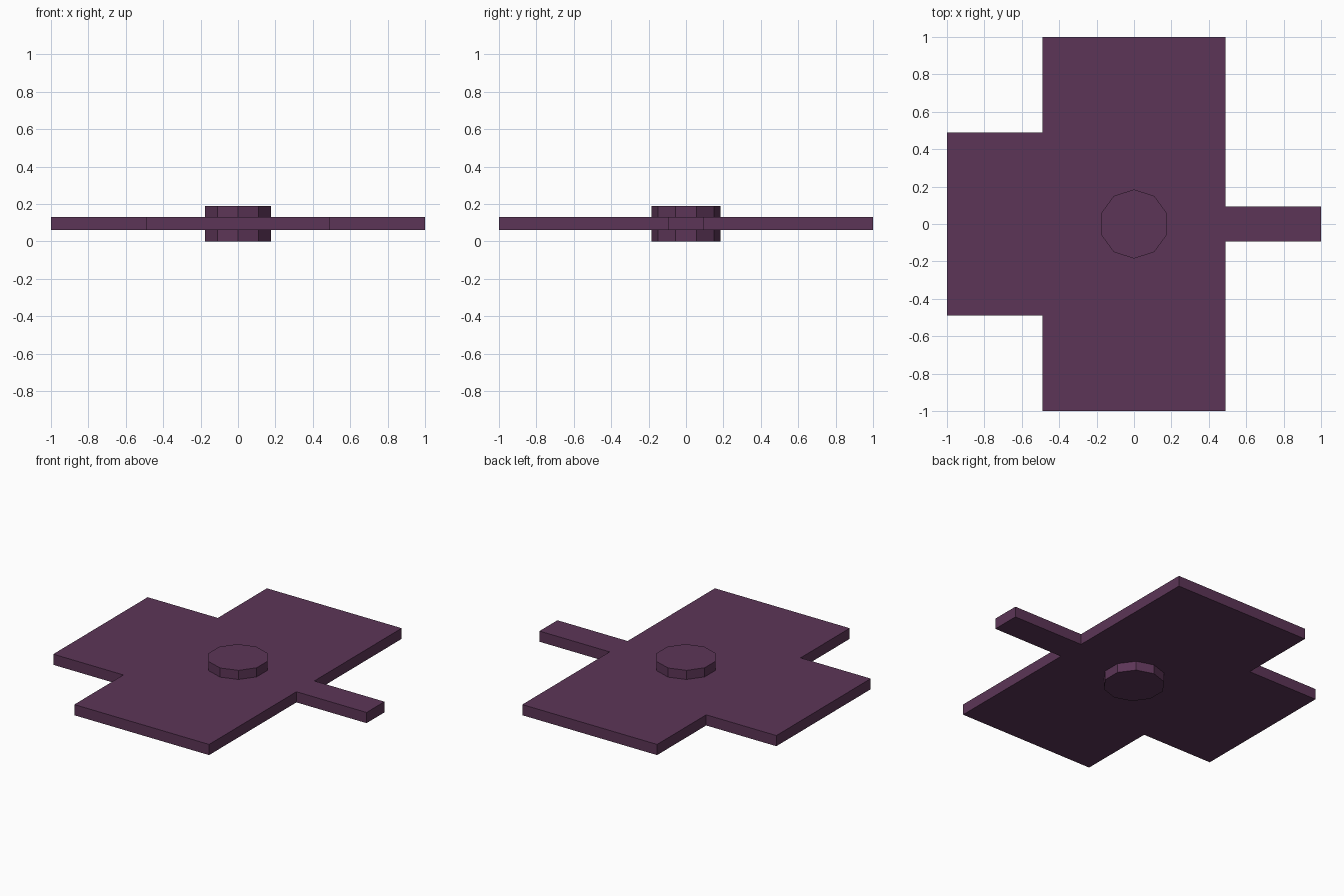
import bpy
import bmesh

if "Cube" in bpy.data.objects:
    bpy.data.objects.remove(bpy.data.objects["Cube"])

PLATE_BOTTOM, PLATE_TOP = 0.06, 0.13
HUB_RADIUS, HUB_HEIGHT = 0.185, 0.19
WIDE, NARROW = 0.49, 0.093  # half widths of the arms

plum = bpy.data.materials.new("plum")
plum.diffuse_color = (0.107, 0.036, 0.095, 1.0)
plum.use_nodes = True
plum.node_tree.nodes["Principled BSDF"].inputs["Base Color"].default_value = plum.diffuse_color


def extrude_profile(name, points, bottom, top):
    bm = bmesh.new()
    face = bm.faces.new([bm.verts.new((x, y, bottom)) for x, y in points])
    result = bmesh.ops.extrude_face_region(bm, geom=[face])
    raised = [v for v in result["geom"] if isinstance(v, bmesh.types.BMVert)]
    bmesh.ops.translate(bm, verts=raised, vec=(0, 0, top - bottom))
    bmesh.ops.recalc_face_normals(bm, faces=bm.faces)
    mesh = bpy.data.meshes.new(name)
    bm.to_mesh(mesh)
    bm.free()
    mesh.materials.append(plum)
    obj = bpy.data.objects.new(name, mesh)
    bpy.context.collection.objects.link(obj)
    return obj


# Flat cross plate: three wide arms and one narrow arm towards +x
lower_half = [(-1, -WIDE), (-WIDE, -WIDE), (-WIDE, -1), (WIDE, -1),
              (WIDE, -NARROW), (1, -NARROW)]
upper_half = [(x, -y) for x, y in reversed(lower_half)]
extrude_profile("cross_plate", lower_half + upper_half, PLATE_BOTTOM, PLATE_TOP)

# Ten-sided hub through the centre, with corners on the y axis
bpy.ops.mesh.primitive_cylinder_add(vertices=10, radius=HUB_RADIUS, depth=HUB_HEIGHT,
                                    location=(0, 0, HUB_HEIGHT / 2))
hub = bpy.context.object
hub.name = "hub"
hub.data.materials.append(plum)
